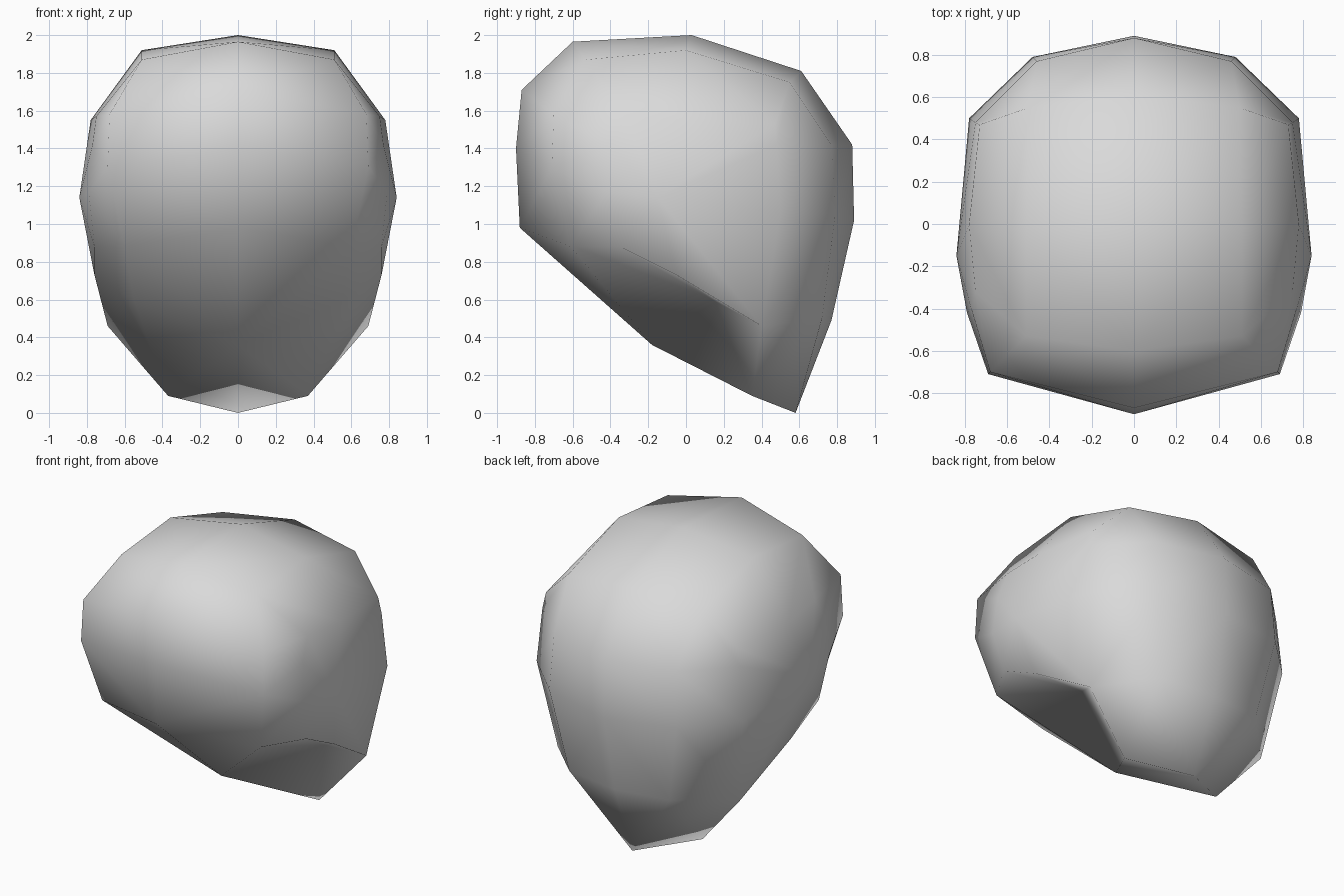
import bpy, bmesh

cube = bpy.data.objects.get("Cube")
if cube:
    bpy.data.objects.remove(cube, do_unlink=True)

# Single pale grey material
grey = bpy.data.materials.new("pale_grey")
grey.use_nodes = True
colour = (0.7, 0.7, 0.7, 1.0)
grey.diffuse_color = colour
grey.node_tree.nodes["Principled BSDF"].inputs["Base Color"].default_value = colour

# Profile along the middle, running from crown over the back to the front
middle = [(0, .03, 2), (0, .61, 1.81), (0, .88, 1.42), (0, .89, 1.02),
          (0, .77, .49), (0, .58, 0), (0, -.18, .36),
          (0, -.88, .98), (0, -.9, 1.4), (0, -.87, 1.71), (0, -.6, 1.965)]

# Profile along the shoulder of the form
shoulder = [(.51, 0, 1.92), (.5, .55, 1.75), (.46, .77, 1.42), (.48, .79, 1.05),
            (.38, .72, .5), (.37, .35, .09), (.55, .155, .59),
            (.6, -.61, .88), (.69, -.71, 1.3), (.68, -.7, 1.58), (.51, -.53, 1.87)]

# Small ring on the side, closed by a centre point
side = [(.78, 0, 1.55), (.73, .47, 1.53), (.75, .48, 1.42), (.78, .5, 1.06),
        (.69, .4, .46), (.69, .4, .46), (.76, -.05, .73),
        (.76, -.35, .88), (.79, -.42, 1.17), (.77, -.4, 1.42), (.75, -.32, 1.57)]
side_centre = (.84, -.15, 1.14)


def add_face(bm, corners):
    """Add a face, leaving out repeated corners."""
    unique = list(dict.fromkeys(corners))
    if len(unique) > 2:
        bm.faces.new(unique)


def build_shell():
    bm = bmesh.new()
    points = {}

    def vert(co):
        if co not in points:
            points[co] = bm.verts.new(co)
        return points[co]

    rings = [[vert(p) for p in ring] for ring in (middle, shoulder, side)]
    count = len(middle)
    base = (4, 5)   # segments around the pointed base, split so they stay convex
    for inner, outer in zip(rings, rings[1:]):
        for i in range(count):
            j = (i + 1) % count
            if i in base:
                add_face(bm, [inner[i], inner[j], outer[i]])
                add_face(bm, [inner[j], outer[j], outer[i]])
            else:
                add_face(bm, [inner[i], inner[j], outer[j], outer[i]])

    # Side cap
    centre = vert(side_centre)
    for i in range(count):
        add_face(bm, [rings[2][i], rings[2][(i + 1) % count], centre])

    # Consistent outward normals
    bmesh.ops.recalc_face_normals(bm, faces=bm.faces[:])
    top = max(bm.faces, key=lambda f: f.calc_center_median().z)
    if top.normal.z < 0:
        bmesh.ops.reverse_faces(bm, faces=bm.faces[:])

    for face in bm.faces:
        face.smooth = True
    mesh = bpy.data.meshes.new("rounded_shell")
    bm.to_mesh(mesh)
    bm.free()
    return mesh


shell = bpy.data.objects.new("rounded_shell", build_shell())
bpy.context.collection.objects.link(shell)
shell.data.materials.append(grey)

# Mirror the half across the middle
mirror = shell.modifiers.new("mirror", "MIRROR")
mirror.use_axis[0] = True
mirror.use_clip = True
mirror.merge_threshold = 0.001
